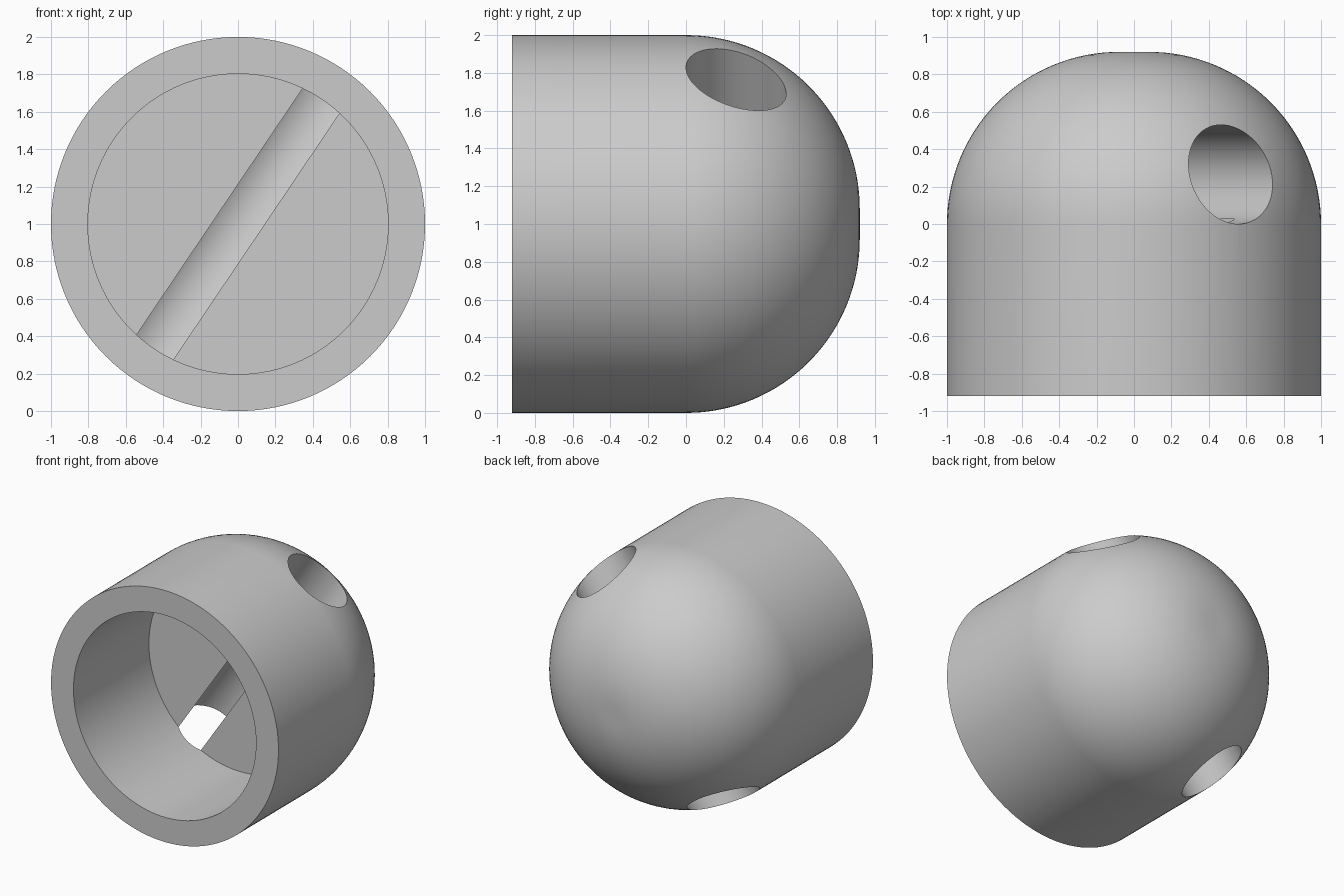
import bpy, bmesh, math
from mathutils import Matrix, Vector

cube = bpy.data.objects.get("Cube")
if cube:
    bpy.data.objects.remove(cube, do_unlink=True)

FRONT, BACK = -0.92, 0.92
OUTER, BORE = 1.0, 0.803
FLOOR = 0.028
FILLET = 0.92
HOLE_R = 0.265
HOLE_ANGLE = math.radians(56)
SEGMENTS = 128

grey = bpy.data.materials.new("plain grey")
grey.use_nodes = True
colour = (0.6, 0.6, 0.6, 1)
grey.diffuse_color = colour
grey.node_tree.nodes["Principled BSDF"].inputs["Base Color"].default_value = colour


def finish(name, bm):
    bmesh.ops.recalc_face_normals(bm, faces=bm.faces)
    mesh = bpy.data.meshes.new(name)
    bm.to_mesh(mesh)
    bm.free()
    mesh.materials.append(grey)
    ob = bpy.data.objects.new(name, mesh)
    bpy.context.collection.objects.link(ob)
    return ob


# Domed cap with a blind bore: one (radius, y) profile turned about the y axis
arc = [math.pi / 2 * i / 32 for i in range(33)]
profile = [(0, FLOOR), (BORE, FLOOR), (BORE, FRONT), (OUTER, FRONT)]
profile += [(OUTER - FILLET + FILLET * math.cos(a), FILLET * math.sin(a)) for a in arc]
profile.append((0, BACK))

bm = bmesh.new()
verts = [bm.verts.new((r, y, 0)) for r, y in profile]
edges = [bm.edges.new(pair) for pair in zip(verts, verts[1:])]
bmesh.ops.spin(bm, geom=verts + edges, cent=(0, 0, 0), axis=(0, 1, 0),
               angle=math.tau, steps=SEGMENTS, use_merge=True)
bmesh.ops.remove_doubles(bm, verts=bm.verts, dist=1e-5)
bmesh.ops.translate(bm, verts=bm.verts, vec=(0, 0, OUTER))
cap = finish("domed_cap", bm)

# Slanted cross hole, tangent to the start of the dome
axis = Vector((math.cos(HOLE_ANGLE), 0, math.sin(HOLE_ANGLE)))
bm = bmesh.new()
bmesh.ops.create_cone(bm, cap_ends=True, segments=96, radius1=HOLE_R, radius2=HOLE_R, depth=3,
                      matrix=Matrix.Translation((0, HOLE_R, OUTER))
                      @ axis.to_track_quat("Z", "Y").to_matrix().to_4x4())
cutter = finish("cross_hole_cutter", bm)
cutter.hide_render = True

cut = cap.modifiers.new("cross hole", "BOOLEAN")
cut.operation = "DIFFERENCE"
cut.solver = "EXACT"
cut.object = cutter

bpy.ops.object.select_all(action="DESELECT")
cap.select_set(True)
bpy.context.view_layer.objects.active = cap
bpy.ops.object.modifier_apply(modifier=cut.name)
bpy.data.objects.remove(cutter, do_unlink=True)
bpy.ops.object.shade_smooth_by_angle(angle=math.radians(25))
